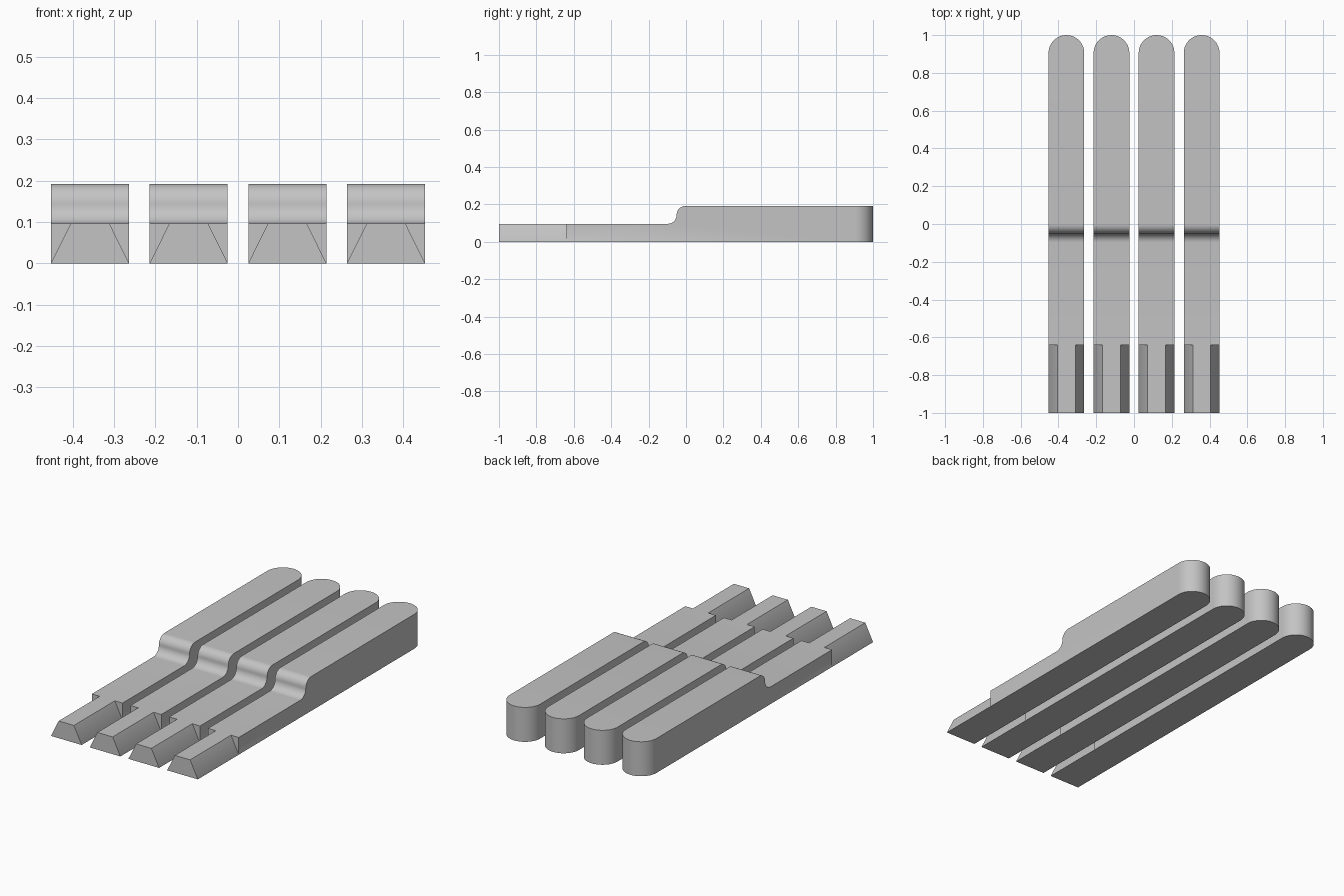
import bpy, bmesh, math
from mathutils import Vector

cube = bpy.data.objects.get("Cube")
if cube:
    bpy.data.objects.remove(cube, do_unlink=True)

HALF = 0.0945                    # half width of one bar
LOW, TOP = 0.096, 0.192          # heights of the two levels
STEP_Y, STEP_R = -0.05, 0.048    # step between the levels
TIP_Y, TIP_HALF = -0.64, 0.047   # bevelled tip

grey = bpy.data.materials.new("plain grey")
grey.use_nodes = True
colour = (0.55, 0.55, 0.55, 1)
grey.diffuse_color = colour
grey.node_tree.nodes["Principled BSDF"].inputs["Base Color"].default_value = colour


def arc(cx, cy, r, start, end, n):
    angles = [math.radians(start + (end - start) * i / n) for i in range(n + 1)]
    return [(cx + r * math.cos(a), cy + r * math.sin(a)) for a in angles]


def prism(name, points, place, direction):
    """Extrude a flat outline into a closed solid."""
    bm = bmesh.new()
    face = bm.faces.new([bm.verts.new(place(*p)) for p in points])
    new = bmesh.ops.extrude_face_region(bm, geom=[face])["geom"]
    verts = [v for v in new if isinstance(v, bmesh.types.BMVert)]
    bmesh.ops.translate(bm, verts=verts, vec=Vector(direction))
    bmesh.ops.recalc_face_normals(bm, faces=bm.faces)
    mesh = bpy.data.meshes.new(name)
    bm.to_mesh(mesh)
    bm.free()
    mesh.materials.append(grey)
    obj = bpy.data.objects.new(name, mesh)
    bpy.context.collection.objects.link(obj)
    return obj


# Stepped side profile, swept across the width
profile = [(-1, 0), (1.2, 0), (1.2, TOP)]
profile += arc(STEP_Y + STEP_R, TOP - STEP_R, STEP_R, 90, 180, 12)
profile += arc(STEP_Y - STEP_R, LOW + STEP_R, STEP_R, 0, -90, 12)[1:]
profile += [(-1, LOW)]
bar = prism("bar_1", profile, lambda y, z: (-0.2, y, z), (0.4, 0, 0))

# Plan outline with a round back end
plan = [(-HALF, -1.2), (HALF, -1.2)] + arc(0, 1 - HALF, HALF, 0, 180, 32)
helpers = [(prism("plan_helper", plan, lambda x, y: (x, y, -0.1), (0, 0, 0.5)), "INTERSECT")]

# Sloped cuts on both sides of the tip
slope = (HALF - TIP_HALF) / LOW
for side in (-1, 1):
    wedge = [(side * (HALF - slope * z), z) for z in (-0.05, 0.15)]
    wedge += [(side * 0.3, 0.15), (side * 0.3, -0.05)]
    cutter = prism("tip_cutter", wedge, lambda x, z: (x, -1.1, z), (0, TIP_Y + 1.1, 0))
    helpers.append((cutter, "DIFFERENCE"))

for helper, operation in helpers:
    helper.hide_render = True
    mod = bar.modifiers.new(helper.name, "BOOLEAN")
    mod.object, mod.operation, mod.solver = helper, operation, "EXACT"

# Bake the cuts, then drop the helpers
graph = bpy.context.evaluated_depsgraph_get()
mesh = bpy.data.meshes.new_from_object(bar.evaluated_get(graph))
bar.modifiers.clear()
bar.data = mesh
for helper, _ in helpers:
    bpy.data.objects.remove(helper, do_unlink=True)

bpy.ops.object.select_all(action="DESELECT")
bar.select_set(True)
bpy.context.view_layer.objects.active = bar
bpy.ops.object.shade_smooth_by_angle(angle=math.radians(30))

# Row of four equal bars
bar.location.x = -0.358
for i in range(1, 4):
    copy = bar.copy()
    copy.name = f"bar_{i + 1}"
    copy.location.x = -0.358 + i * 0.2387
    bpy.context.collection.objects.link(copy)
